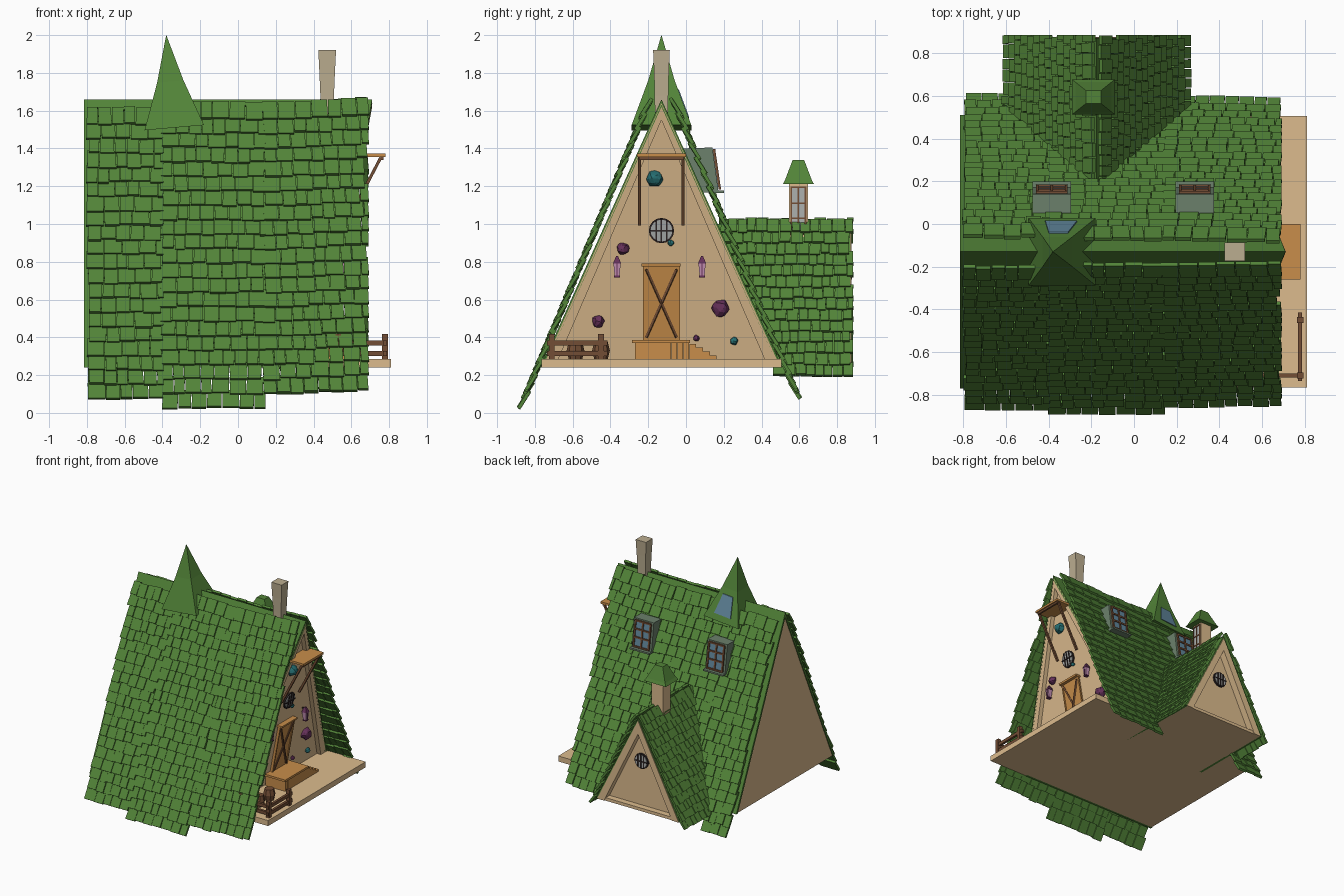
import bpy, bmesh, math, random
from mathutils import Vector, Matrix

if "Cube" in bpy.data.objects:
    bpy.data.objects.remove(bpy.data.objects["Cube"])

random.seed(4)
RY, CX = -0.13, -0.175          # main ridge y, annex ridge x


def mat(name, r, g, b):
    m = bpy.data.materials.new(name)
    m.diffuse_color = (r, g, b, 1)
    m.use_nodes = True
    m.node_tree.nodes["Principled BSDF"].inputs["Base Color"].default_value = m.diffuse_color
    return m


GREEN = mat("shingle_green", .085, .23, .04)
TAN = mat("tan_plaster", .72, .50, .27)
STONE = mat("chimney_stone", .50, .42, .28)
WOOD = mat("orange_wood", .58, .27, .07)
BROWN = mat("brown_wood", .17, .075, .035)
DARK = mat("dark_metal", .03, .02, .02)
GLASS = mat("blue_glass", .12, .24, .33)
PALE = mat("pale_glass", .42, .44, .43)
FRAME = mat("dormer_grey", .15, .22, .15)
PINK = mat("lamp_pink", .55, .28, .45)
PURPLE = mat("purple_leaf", .13, .03, .10)
TEAL = mat("teal_leaf", .02, .16, .17)


def finish(name, bm, m):
    bmesh.ops.recalc_face_normals(bm, faces=bm.faces)
    me = bpy.data.meshes.new(name)
    bm.to_mesh(me)
    bm.free()
    me.materials.append(m)
    ob = bpy.data.objects.new(name, me)
    bpy.context.collection.objects.link(ob)
    return ob


def loft(name, rings, m):
    bm = bmesh.new()
    vs = [[bm.verts.new(p) for p in r] for r in rings]
    n = len(vs[0])
    bm.faces.new(vs[0])
    bm.faces.new(vs[-1])
    for a, b in zip(vs, vs[1:]):
        for i in range(n):
            j = (i + 1) % n
            bm.faces.new((a[i], a[j], b[j], b[i]))
    return finish(name, bm, m)


def box(name, x0, x1, y0, y1, z0, z1, m):
    return loft(name, [[(x0, y0, z), (x1, y0, z), (x1, y1, z), (x0, y1, z)] for z in (z0, z1)], m)


def tower(name, x, y, levels, m):          # stacked rectangles (half x, half y, z)
    return loft(name, [[(x - a, y - b, z), (x + a, y - b, z), (x + a, y + b, z), (x - a, y + b, z)]
                       for a, b, z in levels], m)


def beam(name, p, q, w, m):
    p, q = Vector(p), Vector(q)
    rot = (q - p).to_track_quat('Z', 'Y').to_matrix().to_4x4()
    bm = bmesh.new()
    bmesh.ops.create_cube(bm, size=1, matrix=Matrix.Translation((p + q) / 2) @ rot
                          @ Matrix.Diagonal((w, w, (q - p).length, 1)))
    return finish(name, bm, m)


def wx(z):                                  # outward leaning front wall
    return .45 + .183 * (z - .24)


def plate(name, pts, a, b, m):              # (y, z) outline on the leaning wall
    return loft(name, [[(wx(z) + o, y, z) for y, z in pts] for o in (a, b)], m)


def rect(y0, y1, z0, z1):
    return [(y0, z0), (y1, z0), (y1, z1), (y0, z1)]


def shingles(bm, top, u, d, n, width, length, pitch, w, tilt=0, keep=None):
    top, u, d, n = Vector(top), Vector(u), Vector(d).normalized(), Vector(n).normalized()
    rows = round(length / pitch)
    for r in range(rows):
        a = random.uniform(-.012, .008)
        while a < width - .012:
            sw = min(random.uniform(.75, 1.3) * w, width + .012 - a)
            s, t = a + sw / 2, (r + .5) * pitch + random.uniform(-.006, .006)
            a += sw
            c = top + u * s + d * (t - s * tilt) + n * random.uniform(-.003, .003)
            if keep and not keep(c):
                continue
            dd = (d + n * .17 + u * random.uniform(-.03, .03) + u * tilt).normalized()
            nn = (n - d * .17).normalized()
            M = Matrix((u * (sw - .004), dd * pitch * 1.25, nn * .018)).transposed().to_4x4()
            bmesh.ops.create_cube(bm, size=1, matrix=Matrix.Translation(c) @ M)


# main body, leaning roof slabs and front trim
def tri(x_of, h, top):
    return [(x_of(.24), RY - h, .24), (x_of(.24), RY + h, .24), (x_of(top), RY, top)]


loft("house_body", [tri(lambda z: -.808, .625, 1.62), tri(lambda z: wx(z) - .03, .625, 1.62)], TAN)
for s, side in ((-1, "front"), (1, "back")):
    rings = []
    for o in (0, -.02):
        rings.append([(-.815, RY, 1.66 + o * 2), (.71, RY, 1.66 + o * 2),
                      (.455, RY + s * (.64 + o), .24), (-.815, RY + s * (.64 + o), .24)])
    loft("roof_slab_" + side, rings, GREEN)
    plate("gable_trim_" + side, [(RY, 1.64), (RY + s * .63, .24), (RY + s * .565, .24), (RY, 1.55)], -.04, .005, TAN)

    # main shingles in three slightly skewed bands
    bm = bmesh.new()
    d, n = (0, s * .387, -.922), (0, s * .922, .387)

    def keep(c, s=s):
        return s < 0 or c.z > 1 or abs(c.x - CX) > .40 * (1 - max(c.z, .27)) / .76
    for x0, wd, zt, ln, tl in ((-.795, .39, 1.61, 1.69, 0), (-.405, .54, 1.64, 1.71, -.005), (.135, .545, 1.635, 1.68, .05)):
        shingles(bm, (x0, RY + s * (.065 + (1.65 - zt) * .42), zt), (1, 0, 0), d, n, wd, ln, .083, .075, tl, keep)
    finish("roof_shingles_" + side, bm, GREEN)

# deck and porch
box("deck", .40, .81, -.765, .505, .24, .285, TAN)
for i in range(9):
    box("porch_plank", .44, .62, -.27 + i * .032, -.239 + i * .032, .285, .37, WOOD)
box("porch_top", .44, .63, -.285, .02, .37, .387, WOOD)
for i in range(4):
    box("porch_step", .46, .62, .018 + i * .036, .054 + i * .036, .285, .365 - i * .02, WOOD)

# door with cross brace
plate("door", rect(-.22, -.04, .385, .775), -.04, -.01, WOOD)
plate("door_header", rect(-.235, -.03, .775, .79), -.04, .015, WOOD)
for y0, y1 in ((-.21, -.05), (-.05, -.21)):
    beam("door_brace", (wx(.4) - .005, y0, .40), (wx(.76) - .005, y1, .76), .012, BROWN)
for y in (-.222, -.038):
    beam("door_jamb", (wx(.385) - .01, y, .385), (wx(.775) - .01, y, .775), .012, WOOD)

# round front window
circle = [(math.cos(k * math.pi / 8), math.sin(k * math.pi / 8)) for k in range(16)]
plate("round_window", [(RY + .067 * c, .965 + .067 * s) for c, s in circle], -.04, -.02, DARK)
plate("round_glass", [(RY + .058 * c, .965 + .058 * s) for c, s in circle], -.03, -.015, PALE)
for o in (-.028, 0, .028):
    h = math.sqrt(.06 ** 2 - o * o)
    beam("round_muntin", (wx(.965 - h) - .012, RY + o, .965 - h), (wx(.965 + h) - .012, RY + o, .965 + h), .008, DARK)
beam("round_muntin", (wx(.965) - .012, RY - .06, .965), (wx(.965) - .012, RY + .06, .965), .008, DARK)

# awning and its braces
box("awning", .62, .78, -.26, 0, 1.355, 1.372, WOOD)
box("awning_rail", .755, .77, -.25, -.01, 1.34, 1.355, BROWN)
for y in (-.245, -.015):
    beam("awning_brace", (.755, y, 1.35), (wx(1) - .02, y, .995), .016, BROWN)

# lamps
for y in (-.365, .085):
    x = wx(.76) + .01
    tower("lamp", x, y, [(.013, .013, .725), (.019, .019, .79)], PINK)
    tower("lamp_cap", x, y, [(.022, .022, .79), (.005, .005, .83)], PURPLE)
    tower("lamp_base", x, y, [(.016, .016, .718), (.016, .016, .727)], PURPLE)
    box("lamp_bar", x + .014, x + .021, y - .003, y + .003, .725, .79, PURPLE)
    box("lamp_arm", wx(.8) - .04, x, y - .004, y + .004, .81, .82, DARK)

# climbing leaf clumps
for y, z, r, m in ((-.165, 1.24, .042, TEAL), (-.335, .87, .032, PURPLE), (-.08, .9, .016, TEAL), (.18, .555, .045, PURPLE),
                   (-.465, .485, .033, PURPLE), (.055, .395, .016, PURPLE), (.255, .38, .021, TEAL)):
    bm = bmesh.new()
    bmesh.ops.create_icosphere(bm, subdivisions=2, radius=r, matrix=Matrix.Translation((wx(z) - .02, y, z)))
    for v in bm.verts:
        v.co += Vector((random.uniform(-1, 1), random.uniform(-1, 1), random.uniform(-1, 1))) * r * .13
    finish("leaf_clump", bm, m)

# fence and barrel
for x, y in ((.778, -.71), (.778, -.45), (.53, -.71)):
    box("fence_post", x - .015, x + .015, y - .015, y + .015, .28, .417, BROWN)
for z in (.315, .37):
    box("fence_rail_side", .768, .788, -.735, -.415, z - .013, z + .013, BROWN)
    box("fence_rail_front", .50, .78, -.72, -.70, z - .013, z + .013, BROWN)
for y in (-.585, -.45):
    loft("barrel", [[(.6 + r * c, y + r * s, z) for c, s in circle[::2]]
                    for r, z in ((.036, .285), (.047, .33), (.036, .375))], BROWN)

# ridge chimney
tower("chimney", .472, RY, [(.034, .034, 1.5), (.036, .036, 1.68), (.041, .039, 1.8), (.047, .044, 1.92)], STONE)

# flared spire with window
tilt = Matrix.Translation((-.337, RY, 1.51)) @ Matrix.Rotation(math.radians(-5), 4, 'Y')
spire = tower("spire", 0, 0, [(.158, .158, 0), (.07, .07, .245), (.001, .001, .49)], GREEN)
glass = loft("spire_window", [[(-.075, .143 + o, .05), (.075, .143 + o, .05), (.045, .088 + o, .2), (-.045, .088 + o, .2)]
                              for o in (-.02, .004)], GLASS)
for ob in (spire, glass):
    ob.data.transform(tilt)

# roof dormers on the back slope
for x in (-.385, .285):
    prof = [(-.02, 1.40), (.14, 1.405), (.172, 1.17), (.08, 1.165)]
    loft("dormer", [[(x + o, y, z) for y, z in prof] for o in (-.09, .09)], FRAME)
    box("dormer_sill", x - .09, x + .09, .12, .2, 1.165, 1.178, FRAME)
    loft("dormer_glass", [[(x + o, y, z) for y, z in ((.13, 1.385), (.148, 1.385), (.176, 1.195), (.15, 1.195))]
                          for o in (-.07, .07)], GLASS)
    for o in (-.068, 0, .068):
        beam("dormer_muntin", (x + o, .178, 1.19), (x + o, .149, 1.39), .013, BROWN)
    for t in (0, .36, .68, 1):
        y, z = .178 - .029 * t, 1.19 + .2 * t
        beam("dormer_muntin", (x - .072, y, z), (x + .072, y, z), .013, BROWN)


# annex: body, floor, slabs, trim, shingles
def gable(y, h, top):
    return [(CX - h, y, .24), (CX + h, y, .24), (CX, y, top)]


loft("annex_body", [gable(.1, .365, .97), gable(.82, .365, .97)], TAN)
box("annex_floor", CX - .37, CX + .37, .45, .87, .24, .265, TAN)
for s, side in ((-1, "left"), (1, "right")):
    loft("annex_slab_" + side, [[(CX, y, 1.0), (CX + s * .385, y, .24), (CX + s * .365, y, .24), (CX, y, .96)]
                                for y in (.15, .872)], GREEN)
    loft("annex_trim_" + side, [[(CX, y, .98), (CX + s * .372, y, .24), (CX + s * .31, y, .24), (CX, y, .87)]
                                for y in (.81, .876)], TAN)
    bm = bmesh.new()
    shingles(bm, (CX + s * .025, .18, 1.02), (0, 1, 0), (s * .44, 0, -.9), (s * .9, 0, .44), .695, .905, .065, .055, 0,
             lambda c: c.y > -.13 + .06 + .42 * (1.65 - c.z) - .04)
    finish("annex_shingles_" + side, bm, GREEN)
for nm, r, y1, m in (("annex_window", .062, .832, DARK), ("annex_glass", .053, .837, PALE)):
    loft(nm, [[(CX + r * c, y, .63 + r * s) for c, s in circle] for y in (.81, y1)], m)
for o in (-.026, 0, .026):
    h = math.sqrt(.055 ** 2 - o * o)
    beam("annex_muntin", (CX + o, .838, .63 - h), (CX + o, .838, .63 + h), .008, DARK)
beam("annex_muntin", (CX - .055, .838, .63), (CX + .055, .838, .63), .008, DARK)

# small turret on the annex ridge
tx, ty = -.19, .595
tower("turret", tx, ty, [(.05, .05, .9), (.05, .05, 1.225)], TAN)
tower("turret_roof", tx, ty, [(.1, .082, 1.212), (.085, .07, 1.235), (.035, .03, 1.34)], GREEN)
box("turret_glass", tx + .04, tx + .053, ty - .036, ty + .036, .95, 1.19, PALE)
for y in (-.038, 0, .038):
    beam("turret_muntin", (tx + .053, ty + y, .945), (tx + .053, ty + y, 1.195), .009, BROWN)
for z in (.945, 1.03, 1.11, 1.195):
    beam("turret_muntin", (tx + .053, ty - .042, z), (tx + .053, ty + .042, z), .009, BROWN)
